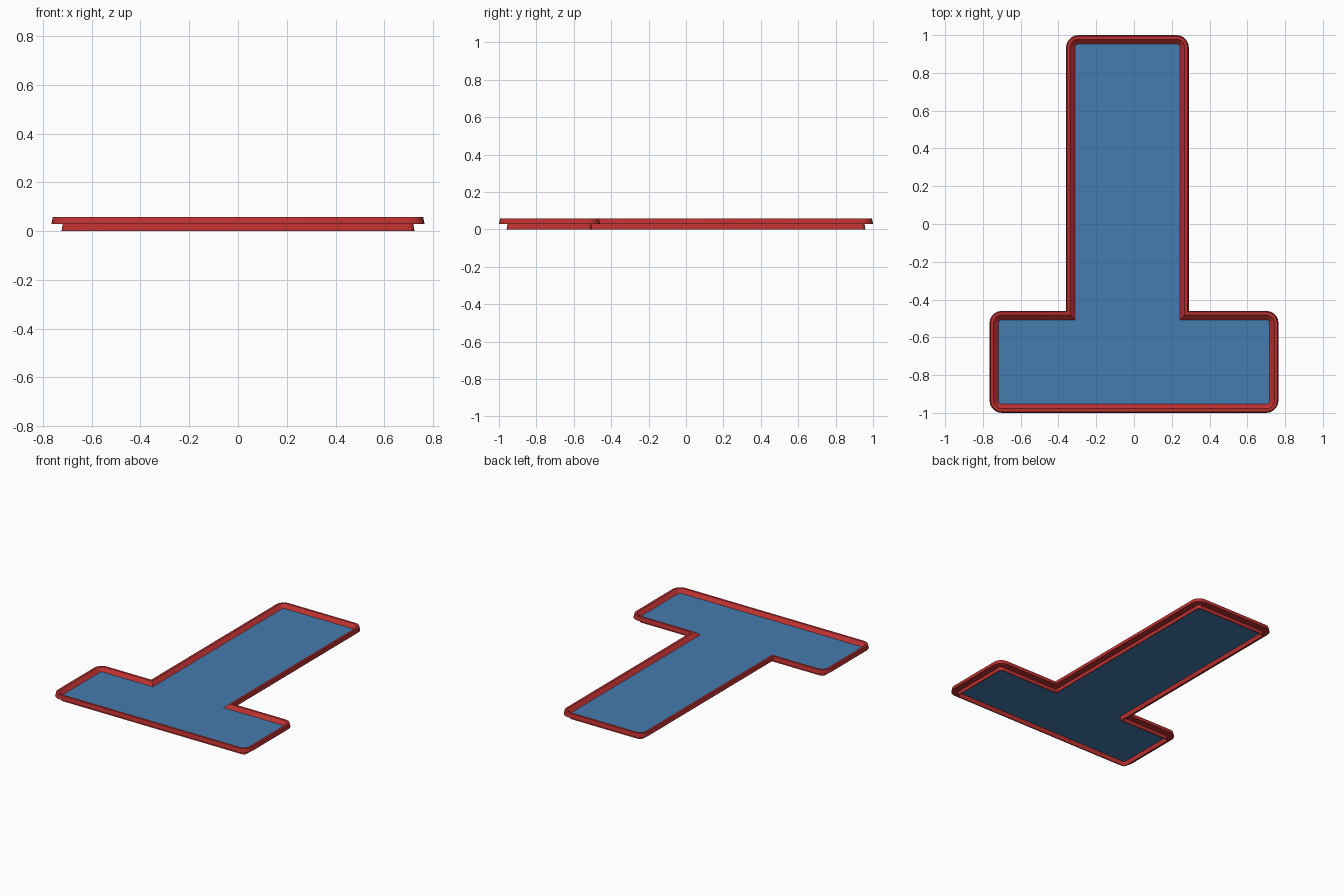
import bpy, bmesh
from math import sin, cos, pi, atan2

if "Cube" in bpy.data.objects:
    bpy.data.objects.remove(bpy.data.objects["Cube"])

# Outer T outline, counter-clockwise: x, y, convex corner?
CORNERS = [(-.765, -1, 1), (.765, -1, 1), (.765, -.46, 1), (.29, -.46, 0),
           (.29, 1, 1), (-.36, 1, 1), (-.36, -.46, 0), (-.765, -.46, 1)]
RADIUS, STEPS = .065, 5


def outline(d):
    """T outline inset by d, convex corners rounded concentrically."""
    pts, n = [], len(CORNERS)
    for i, (x, y, convex) in enumerate(CORNERS):
        px, py, _ = CORNERS[i - 1]
        qx, qy, _ = CORNERS[(i + 1) % n]
        a = atan2(y - py, x - px)
        b = atan2(qy - y, qx - x)
        # inward normals of the incoming and outgoing edges
        nx, ny = -sin(a) - sin(b), cos(a) + cos(b)
        if convex:
            cx, cy = x + nx * RADIUS, y + ny * RADIUS
            for k in range(STEPS + 1):
                t = a - pi / 2 + pi / 2 * k / STEPS
                pts.append((cx + (RADIUS - d) * cos(t), cy + (RADIUS - d) * sin(t)))
        else:
            pts.append((x + nx * d, y + ny * d))
    return pts


def finish(bm, name, color):
    bmesh.ops.recalc_face_normals(bm, faces=bm.faces[:])
    me = bpy.data.meshes.new(name)
    bm.to_mesh(me)
    bm.free()
    mat = bpy.data.materials.new(name + "_paint")
    mat.diffuse_color = color
    mat.use_nodes = True
    mat.node_tree.nodes["Principled BSDF"].inputs["Base Color"].default_value = mat.diffuse_color
    me.materials.append(mat)
    ob = bpy.data.objects.new(name, me)
    bpy.context.collection.objects.link(ob)
    return ob


# Red border: raised lip above, set-back skirt below (inset, height)
profile = [(0, .03), (.006, .058), (.022, .058), (.045, .036),
           (.052, .03), (.047, 0), (.041, 0), (.046, .03)]
bm = bmesh.new()
rings = [[bm.verts.new((x, y, z)) for x, y in outline(d)] for d, z in profile]
for i, ring in enumerate(rings):
    prev = rings[i - 1]
    for j in range(len(ring)):
        bm.faces.new((prev[j - 1], prev[j], ring[j], ring[j - 1]))
border = finish(bm, "border", (.5, .03, .03, 1))
bpy.context.view_layer.objects.active = border
border.select_set(True)
bpy.ops.object.shade_smooth_by_angle(angle=.6)

# Blue panel recessed inside the border
bm = bmesh.new()
bm.faces.new([bm.verts.new((x, y, .034)) for x, y in outline(.047)])
panel = finish(bm, "panel", (.06, .2, .43, 1))
